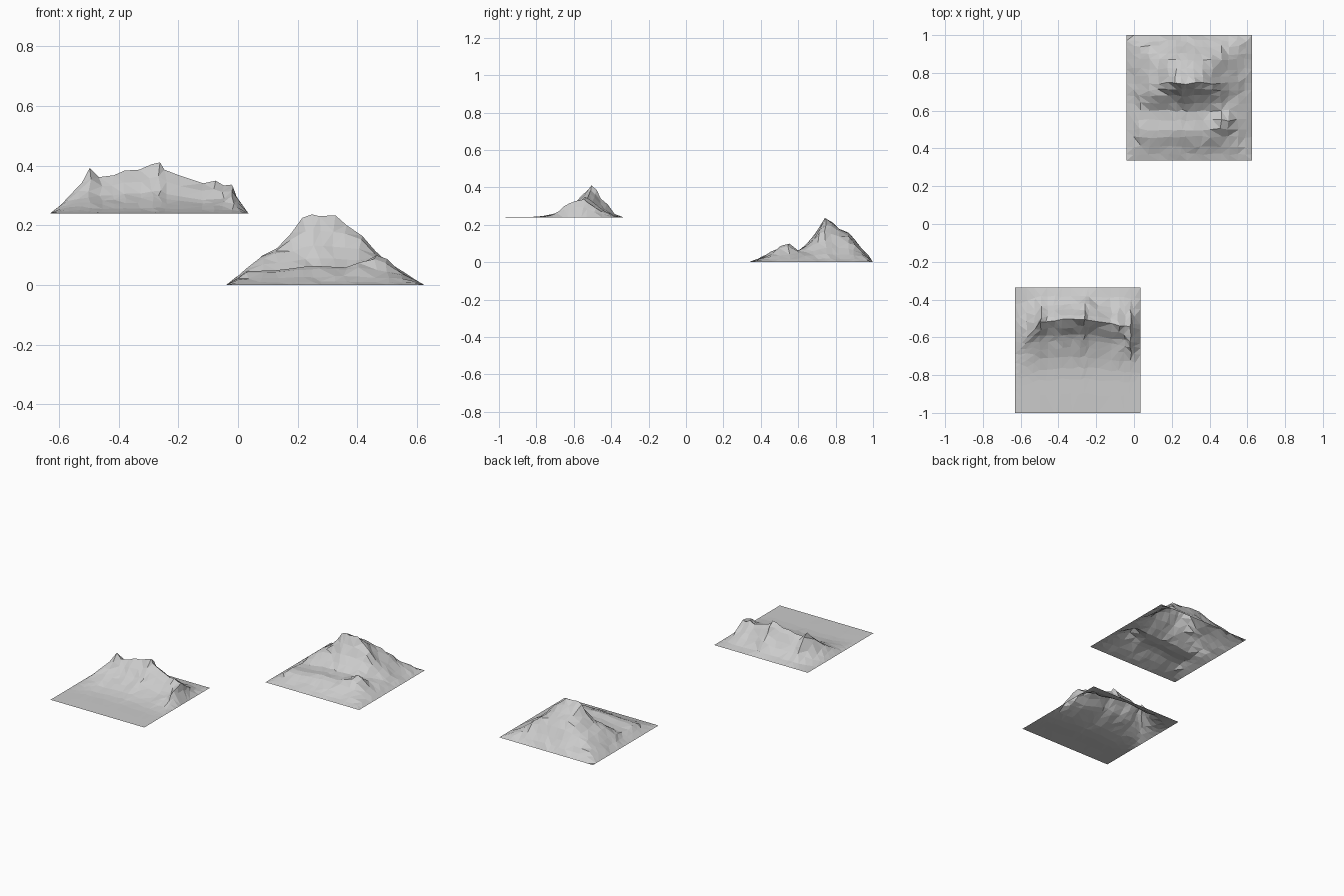
import bpy, bmesh, math, random
from mathutils import noise, Vector

if "Cube" in bpy.data.objects:
    bpy.data.objects.remove(bpy.data.objects["Cube"])

random.seed(4)


def lerp(profile, t):
    """Linear lookup in a list of (position, value) points."""
    if t <= profile[0][0]:
        return profile[0][1]
    for (a, va), (b, vb) in zip(profile, profile[1:]):
        if t <= b:
            return va + (vb - va) * (t - a) / (b - a)
    return profile[-1][1]


def bump(x, y, cx, cy, rx, ry, h):
    return h * math.exp(-((x - cx) / rx) ** 2 - ((y - cy) / ry) ** 2)


def terrain(name, xs, ys, height, base, shift=None, rough=0.012):
    """Open low-poly sheet whose grid lines follow the profile points."""
    bm = bmesh.new()
    rows = []
    for j, y0 in enumerate(ys):
        row = []
        for i, x0 in enumerate(xs):
            rim = i in (0, len(xs) - 1) or j in (0, len(ys) - 1)
            x, y, z = x0, y0, 0.0
            if not rim:
                x += random.uniform(-.007, .007)
                y += random.uniform(-.006, .006)
                z = height(x0, y0)
                n = noise.noise(Vector((x * 11, y * 11, base * 9)))
                z = max(0, z + n * rough * min(1, z / .06))
            if shift and 0 < j < len(ys) - 1:
                y += shift(x0, y0)
            row.append(bm.verts.new((x, y, base + z)))
        rows.append(row)
    for a, b in zip(rows, rows[1:]):
        for i in range(len(xs) - 1):
            bm.faces.new((a[i], a[i + 1], b[i + 1], b[i]))
    bmesh.ops.triangulate(bm, faces=bm.faces[:], quad_method='SHORT_EDGE')
    me = bpy.data.meshes.new(name)
    bm.to_mesh(me)
    bm.free()
    ob = bpy.data.objects.new(name, me)
    bpy.context.collection.objects.link(ob)


# Peaked mountain: skyline across x and slope along y
peak_x = [(-.04, 0), (0, .03), (.03, .062), (.08, .1), (.13, .125), (.18, .17),
          (.22, .22), (.25, .232), (.28, .23), (.32, .24), (.36, .2),
          (.41, .16), (.46, .115), (.5, .08), (.55, .045), (.59, .02), (.625, 0)]
peak_y = [(.335, 0), (.37, .012), (.41, .03), (.46, .055), (.5, .06), (.55, .056),
          (.6, .064), (.64, .09), (.68, .13), (.71, .185), (.745, .24),
          (.78, .21), (.82, .178), (.87, .16), (.9, .12), (.94, .07), (.97, .035), (1, 0)]


def peak_height(x, y):
    a, b = lerp(peak_x, x), lerp(peak_y, y)
    z = .6 * min(a, b) + .4 * a * b / .24
    return z + bump(x, y, .46, .53, .07, .05, .062)


terrain("peak_mountain", [p[0] for p in peak_x], [p[0] for p in peak_y],
        peak_height, 0)

# Long ridge: skyline along x, cross-section along y, ridge line bending in plan
ridge_x = [(-.63, 0), (-.6, .03), (-.57, .058), (-.53, .1), (-.495, .153), (-.46, .126),
           (-.42, .13), (-.38, .145), (-.33, .15), (-.29, .165), (-.26, .17),
           (-.24, .145), (-.19, .125), (-.12, .1), (-.08, .11), (-.05, .092),
           (-.02, .088), (0, .05), (.035, 0)]
ridge_y = [(-1, 0), (-.9, .01), (-.82, .015), (-.76, .04), (-.7, .12), (-.65, .24),
           (-.61, .35), (-.58, .46), (-.54, .73), (-.5, 1), (-.48, .85),
           (-.45, .55), (-.42, .33), (-.38, .1), (-.335, 0)]
bend = [(-.63, -.16), (-.57, -.1), (-.5, -.02), (-.27, 0), (-.12, -.03), (.035, -.06)]


def ridge_height(x, y):
    z = lerp(ridge_x, x) * lerp(ridge_y, y)
    z += bump(x, y, -.015, -.58, .03, .07, .035)
    return z + bump(x, y, -.24, -.42, .03, .03, .02)


def ridge_shift(x, y):
    return lerp(bend, x) * lerp([(-1, 0), (-.5, 1), (-.335, 0)], y)


terrain("long_ridge", [p[0] for p in ridge_x], [p[0] for p in ridge_y],
        ridge_height, .24, ridge_shift, .008)
